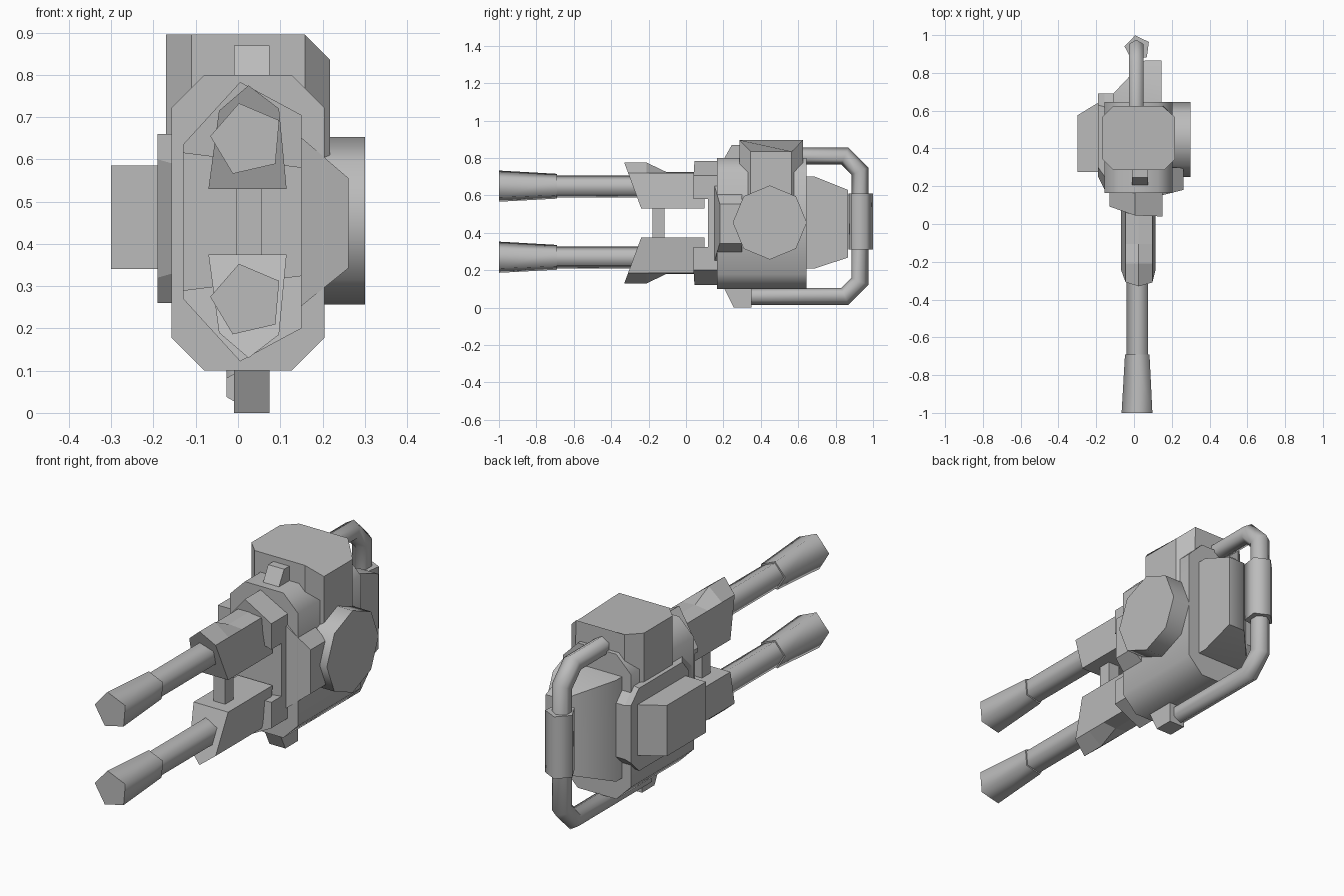
import bpy, math
from mathutils import Vector

old = bpy.data.objects.get("Cube")
if old:
    bpy.data.objects.remove(old, do_unlink=True)

grey = bpy.data.materials.new("plain grey")
grey.use_nodes = True
grey.diffuse_color = (0.5, 0.5, 0.5, 1)
grey.node_tree.nodes["Principled BSDF"].inputs["Base Color"].default_value = grey.diffuse_color


def loft(name, rings, smooth=50):
    """Skin a solid through rings of equal length and cap both ends."""
    n = len(rings[0])
    faces = [tuple(range(n)), tuple(range((len(rings) - 1) * n, len(rings) * n))]
    for r in range(len(rings) - 1):
        for i in range(n):
            j = (i + 1) % n
            faces.append((r * n + i, r * n + j, (r + 1) * n + j, (r + 1) * n + i))
    mesh = bpy.data.meshes.new(name)
    mesh.from_pydata([p for ring in rings for p in ring], [], faces)
    mesh.materials.append(grey)
    obj = bpy.data.objects.new(name, mesh)
    bpy.context.collection.objects.link(obj)
    bpy.ops.object.select_all(action='DESELECT')
    obj.select_set(True)
    bpy.context.view_layer.objects.active = obj
    bpy.ops.object.mode_set(mode='EDIT')
    bpy.ops.mesh.select_all(action='SELECT')
    bpy.ops.mesh.normals_make_consistent(inside=False)
    bpy.ops.object.mode_set(mode='OBJECT')
    if smooth:
        bpy.ops.object.shade_smooth_by_angle(angle=math.radians(smooth))
    return obj


def place(axis, t, p):
    c = list(p)
    c.insert(axis, t)
    return tuple(c)


def prism(name, pts, axis, start, end, smooth=0):
    """Extrude a 2D outline along an axis (0 = x, 1 = y, 2 = z)."""
    return loft(name, [[place(axis, t, p) for p in pts] for t in (start, end)], smooth)


def box(name, x, y, z):
    return prism(name, [(x[0], y[0]), (x[1], y[0]), (x[1], y[1]), (x[0], y[1])], 2, *z)


def cut_rect(a, b, c, d, cut):
    """Rectangle from (a, c) to (b, d) with chamfered corners."""
    return [(a + cut, c), (b - cut, c), (b, c + cut), (b, d - cut),
            (b - cut, d), (a + cut, d), (a, d - cut), (a, c + cut)]


def ngon(u, v, radius, sides, turn=0):
    return [(u + radius * math.cos(math.radians(turn + 360 * i / sides)),
             v + radius * math.sin(math.radians(turn + 360 * i / sides))) for i in range(sides)]


def tube(name, axis, centre, stations, sides, turn):
    return loft(name, [[place(axis, t, p) for p in ngon(*centre, r, sides, turn)]
                       for t, r in stations], 75)


MID = 0.4525  # height of the mirror plane between the two guns


def flip(p, lower):
    return (p[0], p[1], 2 * MID - p[2]) if lower else p


# Twin barrels, shrouds and collar wedges
for lower, tag in ((False, "upper"), (True, "lower")):
    centre = (0.022, 0.267 if lower else 0.647)
    tube(tag + "_barrel", 1, centre, [(-0.72, 0.062), (0.0, 0.062)], 5, 103)
    tube(tag + "_muzzle", 1, centre, [(-1, 0.088), (-0.69, 0.07)], 5, 103)

    section = [(-0.07, 0.53), (0.115, 0.53), (0.097, 0.72), (0.025, 0.775), (-0.045, 0.715)]
    low = [(x, min(z, 0.725)) for x, z in section]
    rings = [[(x, -0.33 + (0.775 - z) * 0.37, z) for x, z in section],
             [(x, -0.21, z) for x, z in section],
             [(x, -0.105, z) for x, z in low],
             [(x, 0.1, z) for x, z in low]]
    loft(tag + "_shroud", [[flip(p, lower) for p in r] for r in rings], 0)

    wedge = [(-0.13, 0.615), (-0.13, 0.635), (0.005, 0.783), (0.15, 0.705), (0.15, 0.58)]
    rings = [[(x, 0.04 + max(0, 0.02 - x) * 0.35, z) for x, z in wedge],
             [(x, 0.2, z) for x, z in wedge]]
    loft(tag + "_collar", [[flip(p, lower) for p in r] for r in rings], 0)

box("barrel_strut", (-0.005, 0.057), (-0.18, -0.115), (0.36, 0.545))
box("collar_core", (-0.13, 0.15), (0.118, 0.22), (0.28, 0.63))

# Main body, upper housing and rear block
prism("main_body", cut_rect(-0.157, 0.205, 0.1, 0.8, 0.078), 1, 0.165, 0.645, 50)
plan = cut_rect(-0.17, 0.218, 0.285, 0.625, 0.06)
loft("upper_housing", [[(x, y, 0.6) for x, y in plan],
                       [(x, y, 0.835 if x > 0.2 else 0.896) for x, y in plan[:2]] +
                       [(x, y, 0.835) for x, y in plan[2:4]] +
                       [(min(x, 0.15), y, 0.896) for x, y in plan[4:]]], 0).name = "upper_housing"
rear = [(-0.11, 0.5), (0.145, 0.5), (0.145, 0.865), (0.055, 0.865), (-0.11, 0.69)]


def rear_ring(bottom, top_z):
    return [(x, y, top_z) for x, y in rear]


# Rear block tapers in height towards its back face
loft("rear_block", [[(-0.11, y, lo), (x, y, lo), (x, y, hi), (-0.11, y, hi)] if y < 0.7 else
                    [(0.055, y, lo), (x, y, lo), (x, y, hi), (0.055, y, hi)]
                    for y, x, lo, hi in ((0.5, 0.145, 0.21, 0.7), (0.69, 0.145, 0.21, 0.7),
                                         (0.865, 0.145, 0.267, 0.63))])

# Sight on top and bracket underneath
prism("front_sight", [(0.2, 0.79), (0.245, 0.87), (0.29, 0.87), (0.29, 0.79)], 0, -0.01, 0.075)
prism("lower_bracket", [(0.2, 0.11), (0.255, 0), (0.35, 0), (0.35, 0.11)], 0, -0.01, 0.075)

# Left disc and tapered cheek
tube("left_disc", 0, (0.448, 0.455), [(0.1, 0.198), (0.3, 0.198)], 8, 90)
cheek = [(0.14, 0.66), (0.262, 0.555), (0.262, 0.343), (0.14, 0.245)]
loft("left_cheek", [[(x, 0.15 + (x - 0.14) * 0.25, z) for x, z in cheek],
                    [(x, 0.3, z) for x, z in cheek]], 0)

# Right plate and pod
plate = cut_rect(0.18, 0.69, 0.26, 0.66, 0.07)
inner = [(-0.1, y, z) for y, z in plate]
rim = [(-0.155, y, z) for y, z in plate]
face = [(-0.19, max(y, 0.25), z) for y, z in cut_rect(0.24, 0.69, 0.26, 0.66, 0.06)]
loft("right_plate", [inner, rim, face], 0)
prism("right_pod", [(-0.17, 0.275), (-0.3, 0.275), (-0.3, 0.575), (-0.185, 0.645)],
      2, 0.34, 0.585)

# Rear handle pipe: mitred six-sided sweep with a grip sleeve
path = [(0.3, 0.06), (0.85, 0.06), (0.93, 0.14), (0.93, 0.73), (0.85, 0.81), (0.55, 0.81)]
path = [Vector(p) for p in path]
rings = []
for i, p in enumerate(path):
    before = (p - path[i - 1]).normalized() if i else (path[1] - p).normalized()
    after = (path[i + 1] - p).normalized() if i < len(path) - 1 else before
    tangent = (before + after).normalized()
    side = Vector((tangent.y, -tangent.x)) / tangent.dot(before)
    rings.append([(0.012 + u, *(p + side * v)) for u, v in ngon(0, 0, 0.045, 6, 30)])
loft("handle_pipe", rings, 75)
tube("handle_grip", 2, (0.018, 0.931), [(0.31, 0.069), (0.61, 0.069)], 5, 100)
